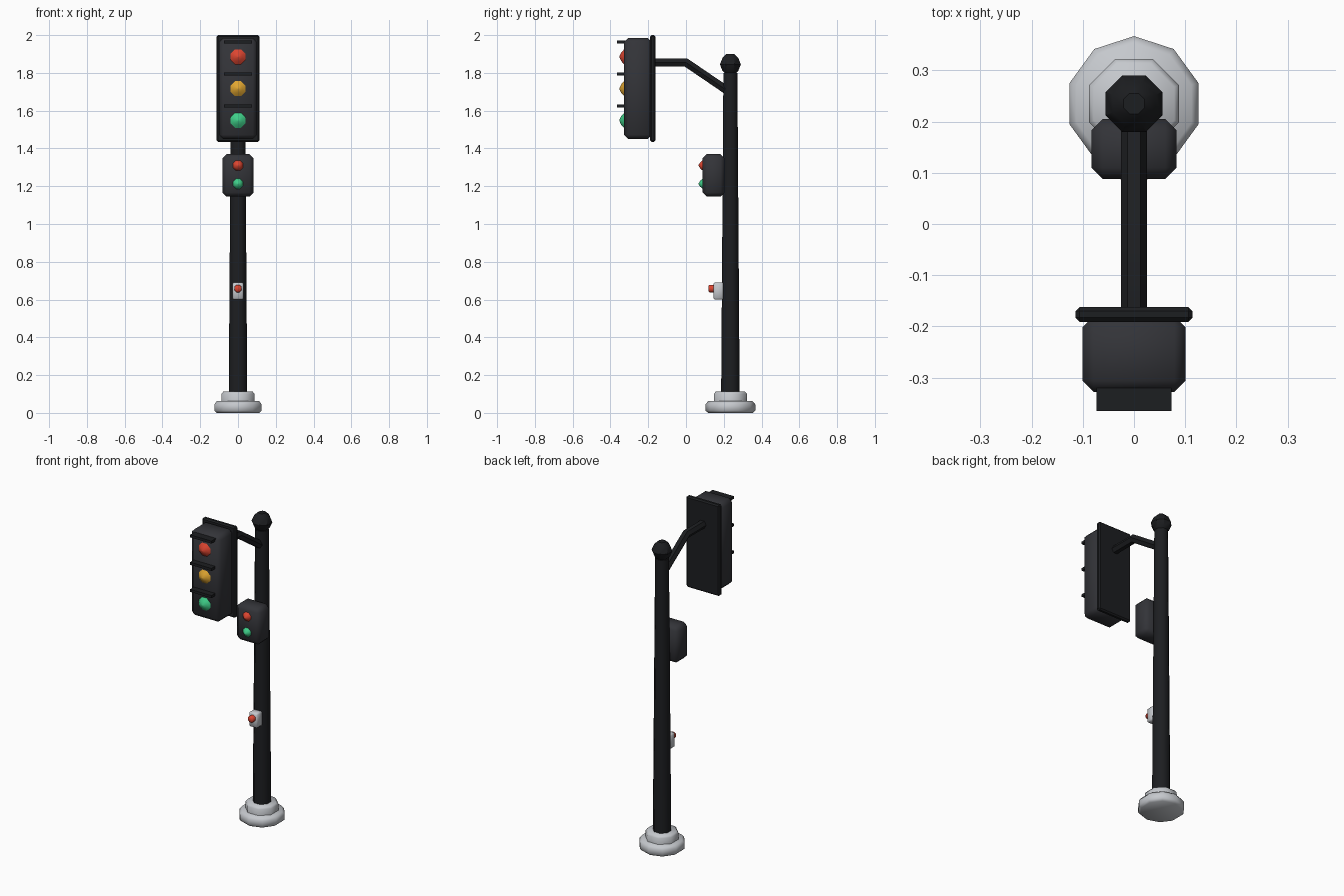
import bpy, bmesh, math
from mathutils import Vector, Matrix

if "Cube" in bpy.data.objects:
    bpy.data.objects.remove(bpy.data.objects["Cube"])


def material(name, rgb):
    m = bpy.data.materials.new(name)
    m.diffuse_color = (*rgb, 1)
    m.use_nodes = True
    m.node_tree.nodes["Principled BSDF"].inputs["Base Color"].default_value = m.diffuse_color
    return m


BLACK = material("pole_black", (0.012, 0.013, 0.015))
DARK = material("housing_dark", (0.033, 0.034, 0.040))
PALE = material("pale_grey", (0.56, 0.58, 0.61))
RED = material("red", (0.72, 0.06, 0.03))
AMBER = material("amber", (0.75, 0.38, 0.03))
GREEN = material("green", (0.05, 0.62, 0.25))


def finish(name, bm, mat, angle=35):
    bmesh.ops.recalc_face_normals(bm, faces=bm.faces)
    me = bpy.data.meshes.new(name)
    bm.to_mesh(me)
    bm.free()
    me.shade_smooth()
    me.set_sharp_from_angle(angle=math.radians(angle))
    me.materials.append(mat)
    ob = bpy.data.objects.new(name, me)
    bpy.context.collection.objects.link(ob)
    return ob


def loft(bm, rings):
    """Join equal-length rings of points and cap both ends."""
    vs = [[bm.verts.new(p) for p in r] for r in rings]
    n = len(vs[0])
    for a, b in zip(vs, vs[1:]):
        for i in range(n):
            j = (i + 1) % n
            bm.faces.new((a[i], a[j], b[j], b[i]))
    bm.faces.new(vs[0])
    bm.faces.new(vs[-1])


def lathe(name, profile, sides, origin, mat, forward=False, angle=35):
    """Turn (radius, height) pairs about z, or about -y when forward."""
    bm = bmesh.new()
    rings = []
    for r, h in profile:
        ring = []
        for i in range(sides):
            t = 2 * math.pi * (i + 0.5) / sides
            c, s = r * math.cos(t), r * math.sin(t)
            p = Vector((c, -h, s)) if forward else Vector((c, s, h))
            ring.append(p + Vector(origin))
        rings.append(ring)
    loft(bm, rings)
    return finish(name, bm, mat, angle)


def box(name, x, y, z, mat, bevel=0.0, angle=50):
    """Box with half width x and (low, high) ranges in y and z."""
    bm = bmesh.new()
    size = (2 * x, y[1] - y[0], z[1] - z[0])
    mid = Vector((0, sum(y) / 2, sum(z) / 2))
    bmesh.ops.create_cube(bm, size=1, matrix=Matrix.Translation(mid) @ Matrix.Diagonal((*size, 1)))
    if bevel:
        bmesh.ops.bevel(bm, geom=bm.edges[:], offset=bevel, segments=1, affect='EDGES')
    return finish(name, bm, mat, angle)


def lens(name, r, depth, y, z, mat):
    lathe(name, [(r * 0.9, -0.012), (r, 0), (r * 0.55, depth * 0.62), (r * 0.05, depth)],
          8, (0, y, z), mat, True, 60)


PY = 0.235  # pole centre line

# Stepped base
lathe("base_lower", [(0.118, 0), (0.132, 0.012), (0.132, 0.045), (0.118, 0.062)],
      10, (0, PY, 0), PALE, angle=60)
lathe("base_upper", [(0.095, 0.055), (0.095, 0.10), (0.085, 0.112)],
      8, (0, PY, 0), PALE, angle=60)

# Tapered pole and ball finial
lathe("pole", [(0.053, 0.10), (0.040, 1.80)], 8, (0, PY, 0), BLACK, angle=50)
lathe("finial", [(0.022, -0.056), (0.045, -0.035), (0.060, 0), (0.045, 0.035), (0.022, 0.056)],
      8, (0, PY, 1.845), BLACK)

# Bent hexagonal arm
path = [(0.235, 1.695), (0.0, 1.855), (-0.175, 1.855)]
normals = [Vector((0, 0.56, 0.83)), Vector((0, 0.30, 1.0)), Vector((0, 0, 1))]
rings = []
for (y, z), n in zip(path, normals):
    rings.append([Vector((0.025 * math.cos(k * math.pi / 3), y, z)) + n * 0.025 * math.sin(k * math.pi / 3)
                  for k in range(6)])
bm = bmesh.new()
loft(bm, rings)
finish("arm", bm, BLACK)

# Vehicle signal head
box("backplate", 0.114, (-0.191, -0.162), (1.435, 2.0), BLACK, 0.008, 30)
box("signal_housing", 0.101, (-0.328, -0.18), (1.45, 1.985), DARK, 0.022)
for label, z, vz, mat in (("red", 1.885, 1.963, RED), ("amber", 1.717, 1.793, AMBER),
                          ("green", 1.548, 1.625, GREEN)):
    lens("signal_lens_" + label, 0.045, 0.027, -0.326, z, mat)
    box("visor_" + label, 0.073, (-0.365, -0.30), (vz - 0.008, vz + 0.008), BLACK)

# Pedestrian signal
box("pedestrian_housing", 0.083, (0.088, 0.205), (1.145, 1.37), DARK, 0.022)
lens("pedestrian_lens_red", 0.031, 0.024, 0.09, 1.31, RED)
lens("pedestrian_lens_green", 0.031, 0.024, 0.09, 1.213, GREEN)

# Push button unit
box("button_box", 0.029, (0.145, 0.20), (0.60, 0.69), PALE, 0.007)
lathe("push_button", [(0.021, -0.005), (0.021, 0.022), (0.015, 0.029)],
      8, (0, 0.147, 0.658), RED, True, 60)
